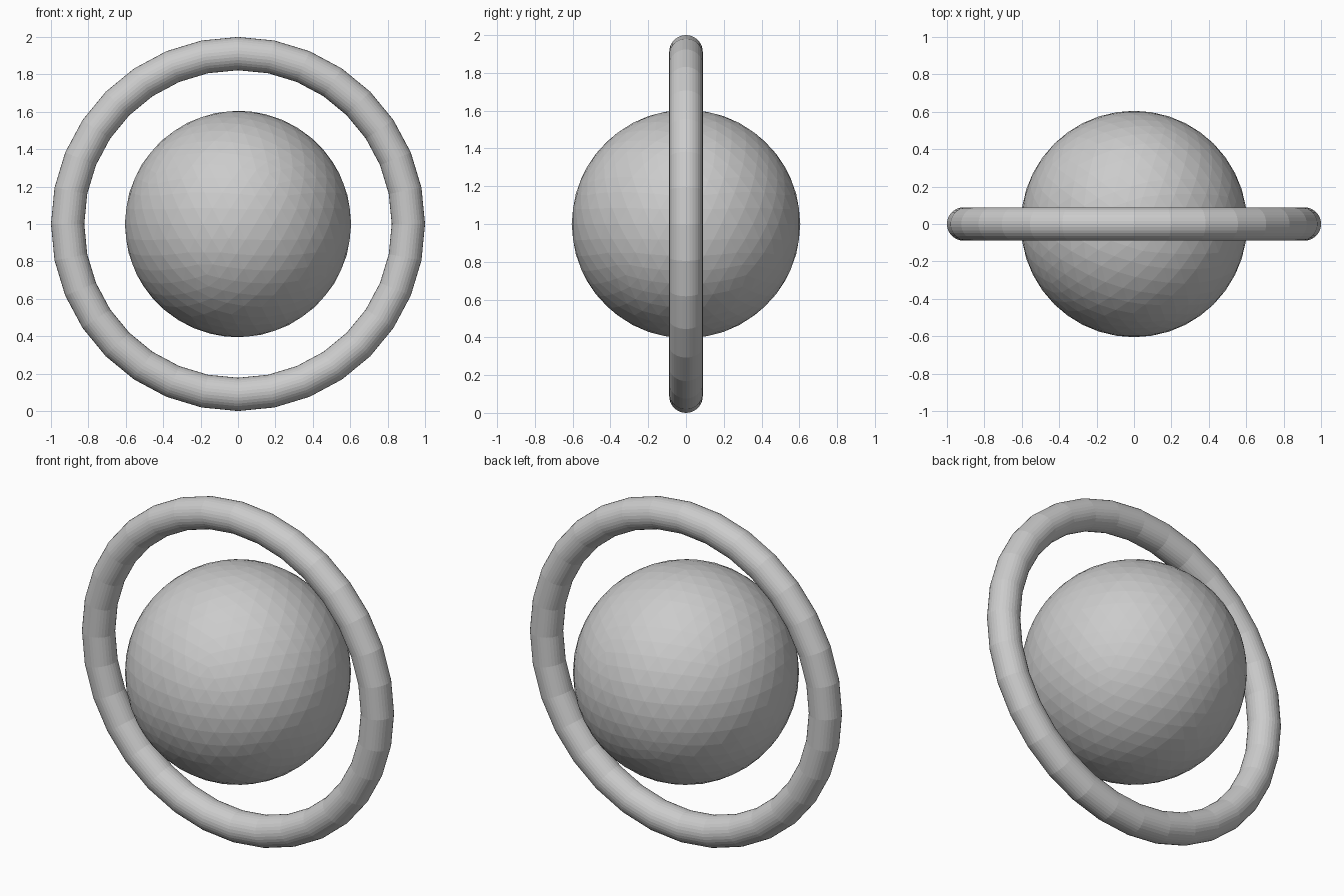
import bpy
from math import radians

if "Cube" in bpy.data.objects:
    bpy.data.objects.remove(bpy.data.objects["Cube"])

# Central faceted ball
bpy.ops.mesh.primitive_ico_sphere_add(subdivisions=4, radius=0.605, location=(0, 0, 1))
bpy.context.object.name = "ball"

# Upright ring around the ball
bpy.ops.mesh.primitive_torus_add(
    location=(0, 0, 1), rotation=(radians(90), 0, 0),
    major_segments=32, minor_segments=32,
    major_radius=0.911, minor_radius=0.089)
bpy.context.object.name = "ring"
for p in bpy.context.object.data.polygons:
    p.use_smooth = False
